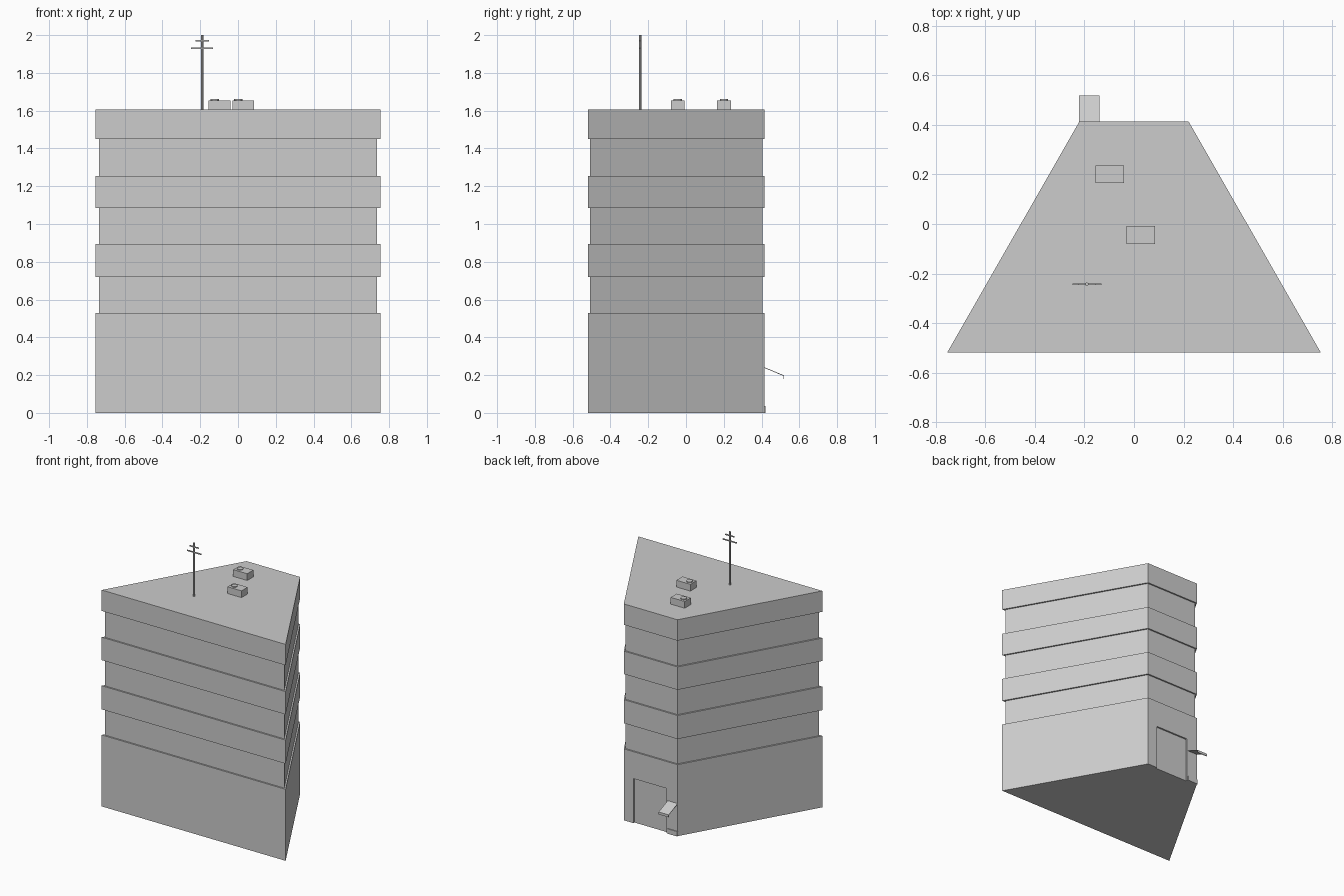
import bpy, bmesh, math
from mathutils import Vector

if "Cube" in bpy.data.objects:
    bpy.data.objects.remove(bpy.data.objects["Cube"])

grey = bpy.data.materials.new("concrete grey")
grey.diffuse_color = (0.604, 0.604, 0.604, 1)
grey.use_nodes = True
grey.node_tree.nodes["Principled BSDF"].inputs["Base Color"].default_value = grey.diffuse_color


def finish(name, bm):
    bmesh.ops.recalc_face_normals(bm, faces=bm.faces)
    me = bpy.data.meshes.new(name)
    bm.to_mesh(me)
    bm.free()
    me.materials.append(grey)
    ob = bpy.data.objects.new(name, me)
    bpy.context.collection.objects.link(ob)
    return ob


def box(name, lo, hi):
    bm = bmesh.new()
    bmesh.ops.create_cube(bm, size=1)
    for v in bm.verts:
        v.co = Vector([l + (c + 0.5) * (h - l) for l, h, c in zip(lo, hi, v.co)])
    return finish(name, bm)


def cylinder(name, centre, radius, z0, z1, sides):
    bm = bmesh.new()
    bmesh.ops.create_cone(bm, cap_ends=True, segments=sides, radius1=radius,
                          radius2=radius, depth=z1 - z0)
    bmesh.ops.translate(bm, verts=bm.verts, vec=(*centre, (z0 + z1) / 2))
    return finish(name, bm)


# Tapered footprint, optionally set back evenly from every wall
FRONT, BACK, FRONT_W, BACK_W = -0.52, 0.415, 0.755, 0.22
SLOPE = (FRONT_W - BACK_W) / (BACK - FRONT)


def footprint(inset):
    def half(y):
        return FRONT_W - SLOPE * (y - FRONT) - inset * math.hypot(1, SLOPE)
    f, b = FRONT + inset, BACK - inset
    return [(-half(f), f), (half(f), f), (half(b), b), (-half(b), b)]


# Building: alternating full floors and set-back window bands
levels = [0, 0.53, 0.72, 0.895, 1.085, 1.255, 1.45, 1.605]
bm = bmesh.new()
rings = []
for i, (z0, z1) in enumerate(zip(levels, levels[1:])):
    for z in (z0, z1):
        rings.append([bm.verts.new((x, y, z)) for x, y in footprint(0.011 * (i % 2))])
for a, b in zip(rings, rings[1:]):
    for k in range(4):
        n = (k + 1) % 4
        bm.faces.new((a[k], a[n], b[n], b[k]))
bm.faces.new(rings[0][::-1])
bm.faces.new(rings[-1])
building = finish("building", bm)

# Recessed loading door at the back
cutter = box("door_cutter", (-0.13, BACK - 0.012, -0.1), (0.14, BACK + 0.1, 0.33))
cutter.hide_render = True
cutter.hide_viewport = True
mod = building.modifiers.new("loading door", 'BOOLEAN')
mod.operation = 'DIFFERENCE'
mod.solver = 'EXACT'
mod.object = cutter

# Side entrance: low step and sloping canopy with a front lip
box("entrance_step", (-0.222, BACK - 0.01, 0), (-0.14, BACK + 0.006, 0.036))
profile = [(0.41, 0.244), (0.52, 0.198), (0.52, 0.18), (0.515, 0.18),
           (0.515, 0.196), (0.41, 0.24)]
bm = bmesh.new()
face = bm.faces.new([bm.verts.new((-0.222, y, z)) for y, z in profile])
ext = bmesh.ops.extrude_face_region(bm, geom=[face])
bmesh.ops.translate(bm, vec=(0.082, 0, 0),
                    verts=[g for g in ext["geom"] if isinstance(g, bmesh.types.BMVert)])
finish("entrance_canopy", bm)

# Rooftop air units, each with a round fan
ROOF = levels[-1]
for n, (x, y) in enumerate([(-0.155, 0.165), (-0.03, -0.08)], 1):
    box(f"air_unit_{n}", (x, y, ROOF - 0.002), (x + 0.115, y + 0.072, ROOF + 0.05))
    cylinder(f"air_unit_fan_{n}", (x + 0.032, y + 0.036), 0.022,
             ROOF + 0.045, ROOF + 0.056, 12)

# Antenna mast with two crossbars
cylinder("antenna_mast", (-0.19, -0.243), 0.007, ROOF - 0.002, 2.0, 8)
for n, (w, z) in enumerate([(0.058, 1.93), (0.036, 1.97)], 1):
    box(f"antenna_crossbar_{n}", (-0.19 - w, -0.246, z - 0.004), (-0.19 + w, -0.24, z + 0.004))
